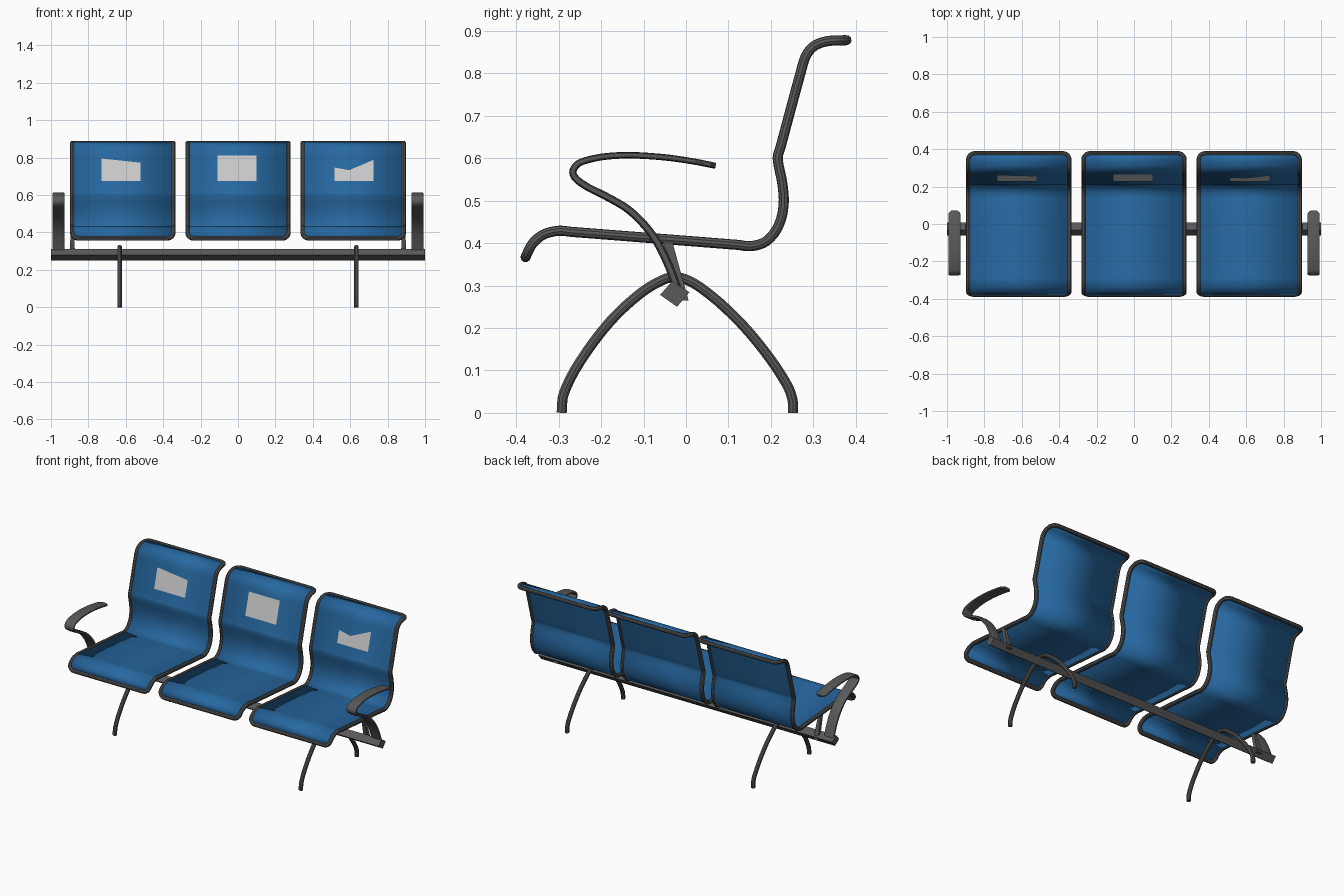
import bpy, bmesh
from math import sin, cos, pi, sqrt
from mathutils import Vector as V

if "Cube" in bpy.data.objects:
    bpy.data.objects.remove(bpy.data.objects["Cube"])


def material(name, rgb):
    m = bpy.data.materials.new(name)
    m.diffuse_color = (*rgb, 1)
    m.use_nodes = True
    m.node_tree.nodes["Principled BSDF"].inputs["Base Color"].default_value = m.diffuse_color
    return m


BLUE = material("blue_panel", (0.02, 0.14, 0.36))
DARK = material("dark_metal", (0.10, 0.10, 0.10))


def smooth_path(pts, n=4):
    """Hermite curve through (y, z) points."""
    p = [V(q) for q in pts]
    t = [(p[min(i + 1, len(p) - 1)] - p[max(i - 1, 0)]).normalized() for i in range(len(p))]
    out = []
    for i in range(len(p) - 1):
        d = (p[i + 1] - p[i]).length
        for k in range(n):
            u = k / n
            out.append(p[i] * (2*u**3 - 3*u*u + 1) + t[i] * d * (u**3 - 2*u*u + u)
                       + p[i + 1] * (3*u*u - 2*u**3) + t[i + 1] * d * (u**3 - u*u))
    return out + [p[-1]]


def activate(ob):
    bpy.ops.object.select_all(action='DESELECT')
    ob.select_set(True)
    bpy.context.view_layer.objects.active = ob


def mesh_object(name, verts, faces, mat=None, smooth=True):
    me = bpy.data.meshes.new(name)
    bm = bmesh.new()
    vs = [bm.verts.new(v) for v in verts]
    for f in faces:
        bm.faces.new([vs[i] for i in f])
    if len(faces) > 1:
        bmesh.ops.recalc_face_normals(bm, faces=bm.faces)
    bm.to_mesh(me)
    bm.free()
    ob = bpy.data.objects.new(name, me)
    bpy.context.collection.objects.link(ob)
    if mat:
        me.materials.append(mat)
    if smooth:
        activate(ob)
        bpy.ops.object.shade_smooth_by_angle()
    return ob


def tube(name, pts, r, cyclic=False):
    cu = bpy.data.curves.new(name, 'CURVE')
    cu.dimensions = '3D'
    cu.bevel_depth, cu.bevel_resolution, cu.use_fill_caps = r, 3, True
    sp = cu.splines.new('POLY')
    sp.points.add(len(pts) - 1)
    for a, b in zip(sp.points, pts):
        a.co = (*b, 1)
    sp.use_cyclic_u = cyclic
    cu.materials.append(DARK)
    ob = bpy.data.objects.new(name, cu)
    bpy.context.collection.objects.link(ob)
    activate(ob)
    bpy.ops.object.convert(target='MESH')
    bpy.ops.object.shade_smooth_by_angle()


def loft(name, rings, mat, smooth=True):
    n = len(rings[0])
    faces = [(i*n + j, i*n + (j+1) % n, (i+1)*n + (j+1) % n, (i+1)*n + j)
             for i in range(len(rings) - 1) for j in range(n)]
    faces += [tuple(range(n)), tuple(range((len(rings)-1)*n, len(rings)*n))]
    return mesh_object(name, [v for r in rings for v in r], faces, mat, smooth)


# Seat side profile and its arc lengths
prof = smooth_path([(-.378, .367), (-.362, .398), (-.336, .42), (-.30, .429), (-.27, .4265),
                    (.12, .396), (.155, .393), (.19, .405), (.218, .441), (.230, .49),
                    (.227, .54), (.216, .60), (.2225, .625), (.271, .805), (.283, .842),
                    (.303, .865), (.335, .876), (.378, .878)])
arc = [0]
for a, b in zip(prof, prof[1:]):
    arc.append(arc[-1] + (b - a).length)
LEN, HALF, CORNER = arc[-1], .27, .035


def at(s):
    i = next((k for k in range(len(arc) - 2) if arc[k + 1] >= s), len(arc) - 2)
    return prof[i].lerp(prof[i + 1], (s - arc[i]) / (arc[i + 1] - arc[i]))


def half_width(s):
    d = min(s, LEN - s, CORNER)
    return HALF - CORNER + sqrt(max(0, CORNER**2 - (CORNER - d)**2))


ends = [CORNER * (1 - cos(k * pi / 12)) for k in range(7)]
rows = ends + [s for s in arc if CORNER + .003 < s < LEN - CORNER - .003] + [LEN - e for e in reversed(ends)]

# Three seats: bent panel and round tube rim
for label, cx in (("left", -.616), ("middle", 0), ("right", .616)):
    right = [(cx + half_width(s), *at(s)) for s in rows]
    left = [(cx - half_width(s), *at(s)) for s in rows]
    tube(f"{label}_seat_frame", right + left[::-1], .012, True)
    n = len(rows)
    panel = mesh_object(f"{label}_seat_panel", left + right,
                        [(i, i + 1, n + i + 1, n + i) for i in range(n - 1)], BLUE)
    mod = panel.modifiers.new("thickness", 'SOLIDIFY')
    mod.thickness, mod.offset = .012, 0

# Plain grey patches on the backrests
patches = {"left": [(-.73, .675), (-.52, .675), (-.52, .773), (-.73, .795)],
           "middle": [(-.11, .675), (.10, .675), (.10, .81), (-.11, .81)],
           "right": [(.515, .675), (.725, .675), (.725, .788), (.595, .733), (.515, .747)]}
for label, pts in patches.items():
    mesh_object(f"{label}_back_patch", [(x, .2225 + (z - .625) * .2694 - .0085, z) for x, z in pts],
                [tuple(range(len(pts)))], None, False)

# Square beam set on its edge
loft("beam", [[(x, y, z) for y, z in ((-.032, .311), (.008, .284), (-.021, .25), (-.061, .278))]
              for x in (-1, 1)], DARK, False)

arch = smooth_path([(-.293, 0), (-.288, .045), (-.25, .12), (-.179, .215), (-.108, .281),
                    (-.055, .313), (-.02, .32), (.033, .296), (.115, .226), (.186, .144),
                    (.238, .066), (.251, .03), (.252, 0)])
arm = smooth_path([(-.018, .285), (-.04, .345), (-.068, .402), (-.10, .445), (-.14, .482),
                   (-.19, .511), (-.24, .537), (-.266, .562), (-.258, .584), (-.235, .595),
                   (-.19, .604), (-.13, .607), (-.05, .602), (.02, .592), (.07, .582)], 5)

for label, side in (("left", -1), ("right", 1)):
    # Arched leg pair
    tube(f"{label}_leg_arch", [(side * .633, *p) for p in arch], .0125)

    # Curved armrest strap with a rounded tip
    rings = []
    for i, p in enumerate(arm):
        t = (arm[min(i + 1, len(arm) - 1)] - arm[max(i - 1, 0)]).normalized()
        nrm = V((-t.y, t.x))
        e = min(1, (arm[-1] - p).length / .025)
        w = .033 * (.55 + .45 * sqrt(1 - (1 - e)**2))
        h = .007 + .003 * (1 - i / len(arm))
        ring = []
        for k in range(16):
            c, s = cos(k * pi / 8), sin(k * pi / 8)
            q = p + nrm * h * (abs(s)**.6 * (1 if s > 0 else -1))
            ring.append((side * .96 + w * abs(c)**.5 * (1 if c > 0 else -1), q.x, q.y))
        rings.append(ring)
    loft(f"{label}_armrest", rings, DARK)

    # Tapered bracket from beam to outer seat rim
    loft(f"{label}_bracket", [[(side * .886 + sx * w, y + sy * .011, z) for sx, sy in
                               ((-1, -1), (1, -1), (1, 1), (-1, 1))]
                              for y, z, w in ((-.005, .265, .016), (-.045, .41, .008))], DARK, False)
